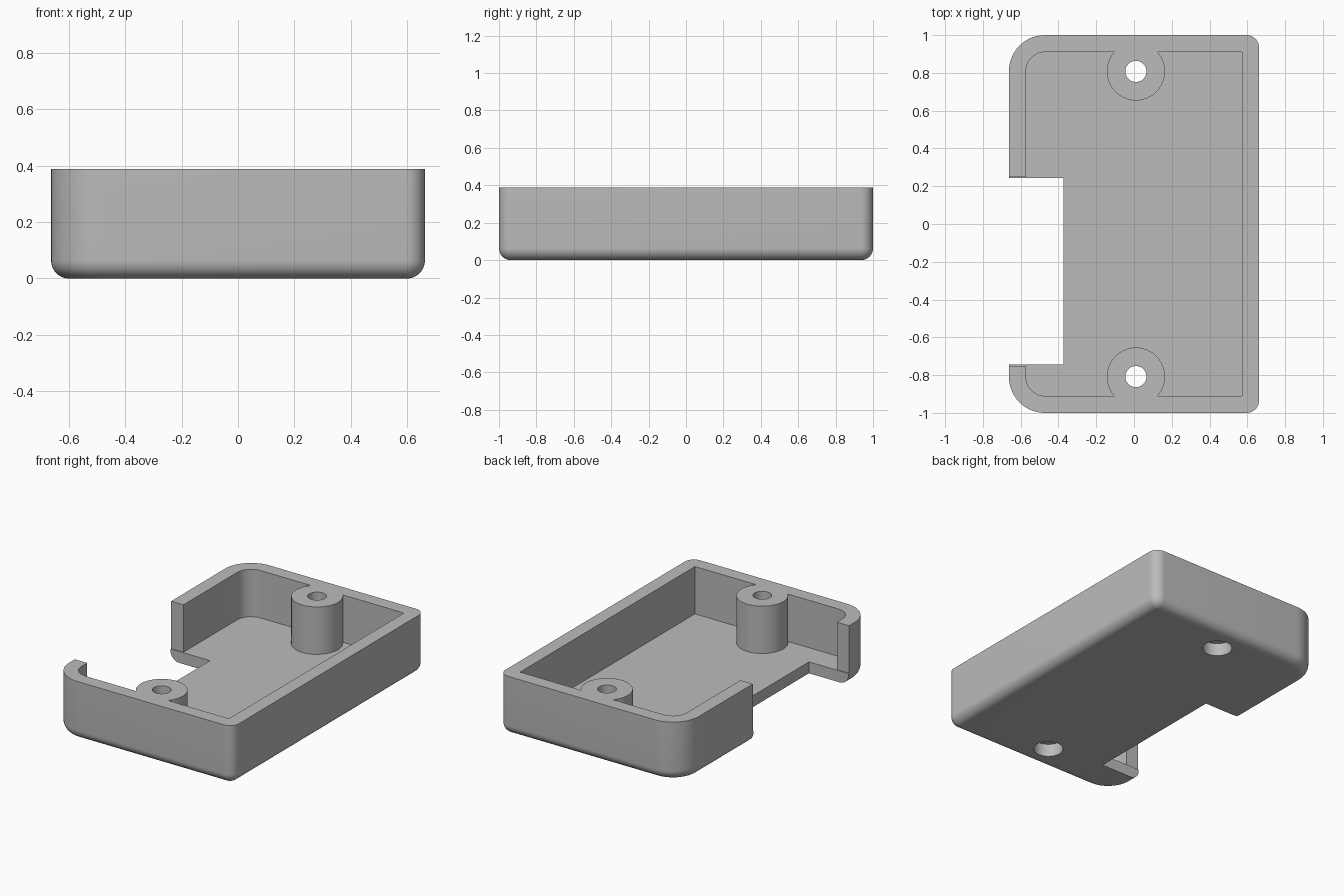
import bpy, bmesh
from math import sin, cos, pi

if "Cube" in bpy.data.objects:
    bpy.data.objects.remove(bpy.data.objects["Cube"], do_unlink=True)

HEIGHT, FLOOR, FILLET = 0.387, 0.075, 0.064
HALF_X, HALF_Y, WALL = 0.662, 1.0, 0.09
BOSS_X, BOSS_Y = 0.01, 0.808

grey = bpy.data.materials.new("plain grey")
grey.use_nodes = True
grey.diffuse_color = (0.5, 0.5, 0.5, 1)
grey.node_tree.nodes["Principled BSDF"].inputs["Base Color"].default_value = (0.5, 0.5, 0.5, 1)


def outline(inset, left_r, right_r, steps=14):
    """Rounded rectangle with separate left and right corner radii."""
    hx, hy = HALF_X - inset, HALF_Y - inset
    pts = []
    for k, (sx, sy) in enumerate([(1, 1), (-1, 1), (-1, -1), (1, -1)]):
        r = (right_r if sx > 0 else left_r) - inset
        if r <= 0.001:
            pts.append((sx * hx, sy * hy))
            continue
        for i in range(steps + 1):
            a = (k + i / steps) * pi / 2
            pts.append((sx * (hx - r) + r * cos(a), sy * (hy - r) + r * sin(a)))
    return pts


def loft(name, rings):
    """Capped solid through (points, z) rings, bottom to top."""
    bm = bmesh.new()
    loops = [[bm.verts.new((x, y, z)) for x, y in pts] for pts, z in rings]
    for low, high in zip(loops, loops[1:]):
        for i in range(len(low)):
            j = (i + 1) % len(low)
            bm.faces.new((low[i], low[j], high[j], high[i]))
    bm.faces.new(loops[0][::-1])
    bm.faces.new(loops[-1])
    mesh = bpy.data.meshes.new(name)
    bm.to_mesh(mesh)
    bm.free()
    mesh.materials.append(grey)
    obj = bpy.data.objects.new(name, mesh)
    bpy.context.collection.objects.link(obj)
    return obj


def cylinder(name, x, y, r, z0, z1, n=64):
    ring = [(x + r * cos(2 * pi * i / n), y + r * sin(2 * pi * i / n)) for i in range(n)]
    return loft(name, [(ring, z0), (ring, z1)])


def box(name, x0, x1, y0, y1, z0, z1):
    ring = [(x0, y0), (x1, y0), (x1, y1), (x0, y1)]
    return loft(name, [(ring, z0), (ring, z1)])


def cut(target, cutter):
    cutter.hide_render = True
    mod = target.modifiers.new("cut", 'BOOLEAN')
    mod.operation, mod.solver, mod.object = 'DIFFERENCE', 'EXACT', cutter
    bpy.context.view_layer.objects.active = target
    bpy.ops.object.modifier_apply(modifier=mod.name)
    bpy.data.objects.remove(cutter, do_unlink=True)


# Outer tray with a rounded bottom edge
rings = []
for i in range(11):
    a = i / 10 * pi / 2
    rings.append((outline(FILLET * (1 - sin(a)), 0.19, 0.066), FILLET * (1 - cos(a))))
rings.append((outline(0, 0.19, 0.066), HEIGHT))
tray = loft("tray", rings)

# Cavity, leaving the two screw posts standing
inner = outline(WALL, 0.19, 0)
cavity = loft("cavity_cutter", [(inner, FLOOR), (inner, HEIGHT + 0.1)])
for side in (1, -1):
    cut(cavity, cylinder("post_cutter", BOSS_X, side * BOSS_Y, 0.154, -0.1, HEIGHT + 0.3))
cut(tray, cavity)

# Screw holes with recesses underneath
for side in (1, -1):
    cut(tray, cylinder("hole_cutter", BOSS_X, side * BOSS_Y, 0.056, -0.2, HEIGHT + 0.2))
    cut(tray, cylinder("recess_cutter", BOSS_X, side * BOSS_Y, 0.09, -0.1, 0.085))

# Side opening: through the floor, and slightly wider through the wall
cut(tray, box("floor_notch_cutter", -0.9, -0.374, -0.745, 0.243, -0.1, HEIGHT + 0.1))
cut(tray, box("wall_notch_cutter", -0.9, -0.5, -0.752, 0.25, FLOOR, HEIGHT + 0.15))

bpy.ops.object.select_all(action='DESELECT')
tray.select_set(True)
bpy.context.view_layer.objects.active = tray
bpy.ops.object.shade_smooth_by_angle(angle=pi / 6)
